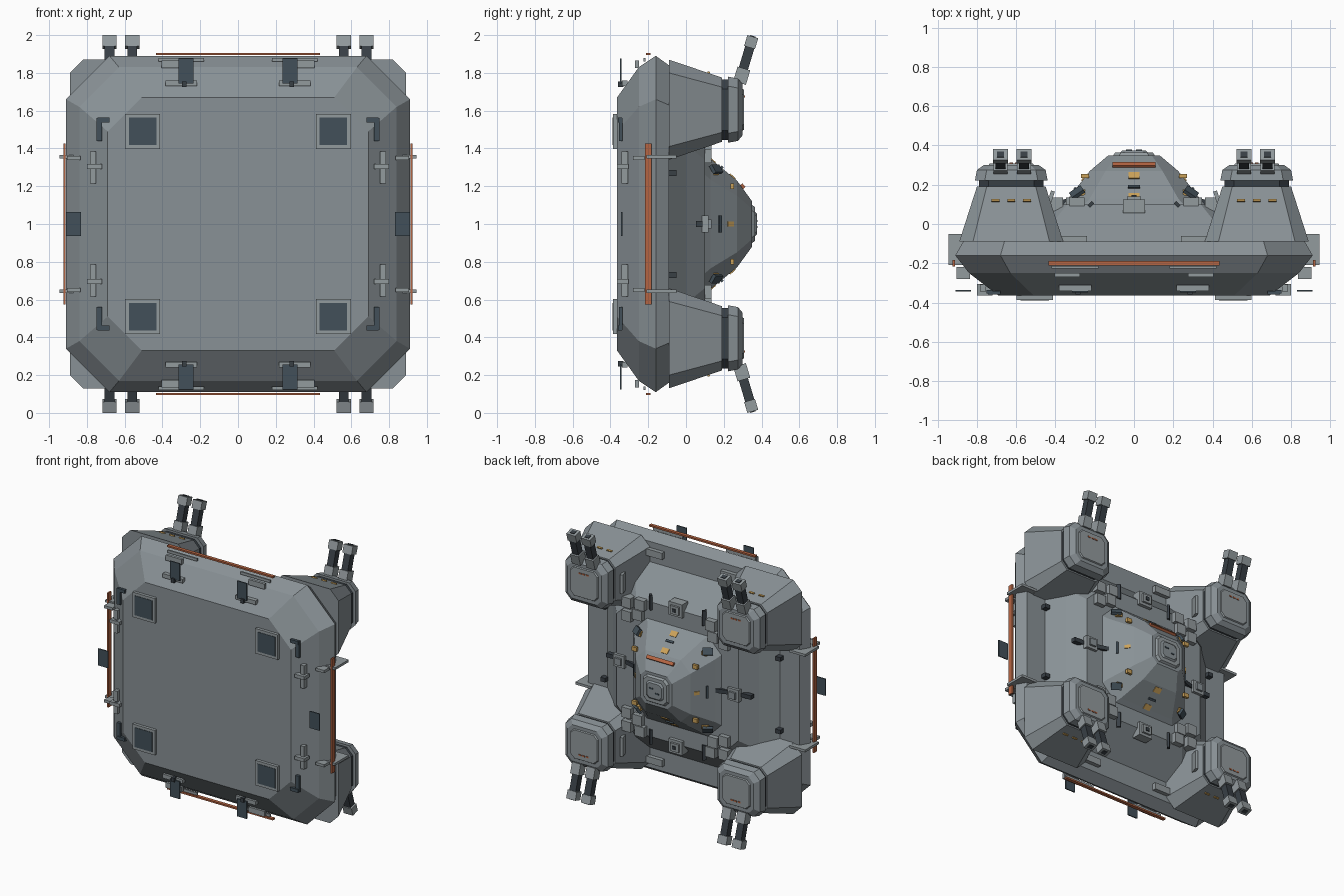
import bpy, bmesh, math
from mathutils import Vector, Euler

cube = bpy.data.objects.get("Cube")
if cube:
    bpy.data.objects.remove(cube, do_unlink=True)


def material(name, rgb):
    m = bpy.data.materials.new(name)
    m.use_nodes = True
    m.diffuse_color = (*rgb, 1)
    m.node_tree.nodes["Principled BSDF"].inputs["Base Color"].default_value = (*rgb, 1)
    return m


HULL = material("hull grey", (.25, .285, .305))
TRIM = material("fitting grey", (.29, .325, .34))
DARK = material("dark slate", (.055, .08, .1))
BLACK = material("gun metal", (.04, .05, .06))
ORANGE = material("burnt orange", (.46, .13, .055))
YELLOW = material("amber", (.6, .36, .1))
SIDES = (-1, 1)
CORNERS = [(sx, sz) for sx in SIDES for sz in SIDES]


def finish(bm, name, mat):
    bmesh.ops.recalc_face_normals(bm, faces=bm.faces)
    me = bpy.data.meshes.new(name)
    bm.to_mesh(me)
    bm.free()
    me.materials.append(mat)
    ob = bpy.data.objects.new(name, me)
    bpy.context.collection.objects.link(ob)
    return ob


def box(name, mat, x, y, v, size, rot=(0, 0, 0)):
    """Box centred at x, y and v above the middle height."""
    bm = bmesh.new()
    turn = Euler(rot).to_matrix()
    bmesh.ops.create_cube(bm, size=1)
    for p in bm.verts:
        p.co = turn @ Vector(a * b for a, b in zip(p.co, size)) + Vector((x, y, v + 1))
    return finish(bm, name, mat)


def loft(name, mat, levels, cx=0, cv=0):
    """Chamfered rectangles stacked along y: (y, half x, half z, chamfer)."""
    bm = bmesh.new()
    rings = []
    for y, a, b, c in levels:
        pts = []
        for i, (sx, sz) in enumerate([(1, 1), (-1, 1), (-1, -1), (1, -1)]):
            pair = [(sx * a, sz * (b - c)), (sx * (a - c), sz * b)]
            pts += pair if i % 2 == 0 else pair[::-1]
        rings.append([bm.verts.new((cx + px, y, 1 + cv + pz)) for px, pz in pts])
    for lo, hi in zip(rings, rings[1:]):
        for i in range(8):
            j = (i + 1) % 8
            bm.faces.new((lo[i], lo[j], hi[j], hi[i]))
    bm.faces.new(rings[0])
    bm.faces.new(rings[-1])
    return finish(bm, name, mat)


# Hull, stepped deck and central citadel
loft("hull", HULL, [(-.365, .69, .67, .18), (-.25, .84, .83, .21),
                    (-.16, .91, .89, .23), (-.09, .87, .84, .21)])
loft("deck", HULL, [(-.1, .72, .7, .2), (0, .6, .6, .18), (.1, .5, .5, .16)])
loft("citadel", HULL, [(.09, .37, .38, .11), (.13, .335, .345, .11),
                       (.27, .225, .23, .08), (.35, .13, .12, .04)])
loft("citadel_cap", TRIM, [(.35, .105, .1, .03), (.365, .095, .09, .03)])
loft("citadel_hatch", HULL, [(.365, .07, .065, .02), (.375, .06, .055, .02)])
for s in SIDES:
    box("hatch_slot", DARK, s * .025, .376, s * .015, (.03, .006, .01))
box("citadel_stripe", ORANGE, 0, .3, .2, (.22, .018, .025), (.7, 0, 0))

# Corner turrets with twin guns
for sx, sz in CORNERS:
    cx, cv = sx * .625, sz * .605
    loft("turret_base", HULL, [(-.09, .265, .265, .07), (.19, .175, .17, .05)], cx, cv)
    loft("turret_collar", BLACK, [(.19, .165, .16, .05), (.225, .165, .16, .05)], cx, cv)
    loft("turret_cap", HULL, [(.222, .185, .175, .05), (.275, .175, .165, .05),
                              (.3, .14, .135, .04)], cx, cv)
    loft("turret_lid", TRIM, [(.3, .115, .11, .03), (.308, .11, .105, .03)], cx, cv)
    for i in (-1, 0, 1):
        box("turret_mark", YELLOW, cx + i * .08, .12, sz * .802,
            (.04, .01, .012), (sz * 1.23, 0, 0))
        box("lid_mark", ORANGE, cx + i * .03, .309, cv + sz * .07, (.02, .006, .01))
    box("turret_side_panel", TRIM, cx - sx * .2, .13, cv, (.02, .08, .14), (0, 0, sx * .32))
    for dx in (-.06, .06):
        gx, lean = sx * .62 + dx, (-sz * .29, 0, 0)
        box("gun_mantlet", TRIM, gx, .295, sz * .785, (.07, .07, .08), lean)
        box("gun_barrel", BLACK, gx, .318, sz * .87, (.052, .05, .16), lean)
        box("gun_muzzle", TRIM, gx, .345, sz * .963, (.075, .06, .06), lean)
        box("gun_bore", BLACK, gx, .354, sz * .993, (.035, .03, .006), lean)

# Underside landing pads, corner vents, hull panels and brackets
for sx, sz in CORNERS:
    box("pad_frame", TRIM, sx * .505, -.372, sz * .49, (.185, .03, .185))
    box("pad", DARK, sx * .505, -.386, sz * .49, (.145, .008, .145))
    box("corner_vent", DARK, sx * .735, -.345, sz * .5, (.03, .02, .12))
    box("corner_vent_arm", DARK, sx * .712, -.35, sz * .55, (.065, .02, .025))
    box("end_panel", DARK, sx * .275, -.345, sz * .81, (.08, .008, .13))
    box("end_bracket", TRIM, sx * .3, -.325, sz * .745, (.165, .03, .03))
    box("end_clip", BLACK, sx * .285, -.345, sz * .74, (.025, .03, .03))
    box("end_strip", TRIM, sx * .34, -.26, sz * .845, (.13, .02, .04))
    box("end_rail", TRIM, sx * .3, -.22, sz * .87, (.24, .012, .02))
    box("side_bracket", TRIM, sx * .768, -.325, sz * .3, (.03, .035, .17))
    box("side_clip", TRIM, sx * .76, -.335, sz * .305, (.08, .06, .025))
    box("side_pin", BLACK, sx * .755, -.345, sz * .305, (.025, .03, .025))
    box("side_step", TRIM, sx * .87, -.25, sz * .35, (.07, .06, .02))
    box("rim_bracket", TRIM, sx * .88, -.13, sz * .355, (.13, .16, .018))
    box("rim_box", BLACK, sx * .72, -.07, sz * .27, (.04, .04, .03))
    box("end_rim_plate", TRIM, sx * .31, -.085, sz * .77, (.14, .05, .05))
    box("deck_post", BLACK, sx * .22, .1, sz * .5, (.018, .03, .11), (0, 0, sx * .8))
    # Launcher boxes clustered at the deck corners
    for px, pv in ((.29, .47), (.4, .36), (.4, .46), (.31, .39)):
        box("launcher_box", TRIM, sx * px, .1, sz * pv, (.075, .07, .075))
    # Citadel corner fins and lamps
    box("citadel_fin", DARK, sx * .29, .16, sz * .29, (.07, .02, .05),
        (sz * .6, 0, -sx * .6))
    box("corner_lamp", YELLOW, sx * .27, .16, sz * .275, (.04, .03, .03))
    box("upper_lamp", YELLOW, sx * .25, .245, sz * .2, (.04, .02, .03))

for s in SIDES:
    box("side_panel", DARK, s * .87, -.34, 0, (.08, .008, .125))
    box("side_stripe", ORANGE, s * .918, -.2, 0, (.012, .035, .85))
    box("end_stripe", ORANGE, 0, -.2, s * .9, (.87, .025, .012))
    # Lamps and slits on the sloped citadel faces
    for y, off in ((.14, .335), (.245, .25)):
        box("end_lamp", YELLOW, 0, y, s * off, (.055, .012, .04), (s * .85, 0, 0))
    box("end_slit", DARK, 0, .19, s * .3, (.06, .012, .015), (s * .85, 0, 0))
    box("side_lamp", YELLOW, s * .252, .235, 0, (.04, .012, .025), (0, 0, -s * .9))
    box("side_slit", DARK, s * .3, .18, 0, (.015, .012, .09), (0, 0, -s * .9))
    # Sensor houses at the ends of the deck
    box("sensor_house", TRIM, 0, .09, s * .51, (.11, .07, .1))
    box("sensor_dome", TRIM, 0, .125, s * .51, (.07, .03, .06))
    box("sensor_eye", BLACK, 0, .142, s * .51, (.025, .01, .025))
    # Side cranes
    box("crane_hub", TRIM, s * .47, .07, 0, (.09, .1, .09))
    box("crane_cap", HULL, s * .47, .125, 0, (.05, .02, .05))
    box("crane_arm", BLACK, s * .37, .1, 0, (.14, .04, .03), (0, 0, -s * .3))
    box("crane_tip", YELLOW, s * .3, .125, 0, (.03, .03, .03))
    box("crane_tail", BLACK, s * .55, .07, 0, (.09, .035, .03))
    for d in SIDES:
        box("crane_rod", BLACK, s * .47 + d * .025, .07, -.07, (.02, .025, .07))
        box("crane_ear", TRIM, s * .47, .05, d * .055, (.05, .05, .03))
